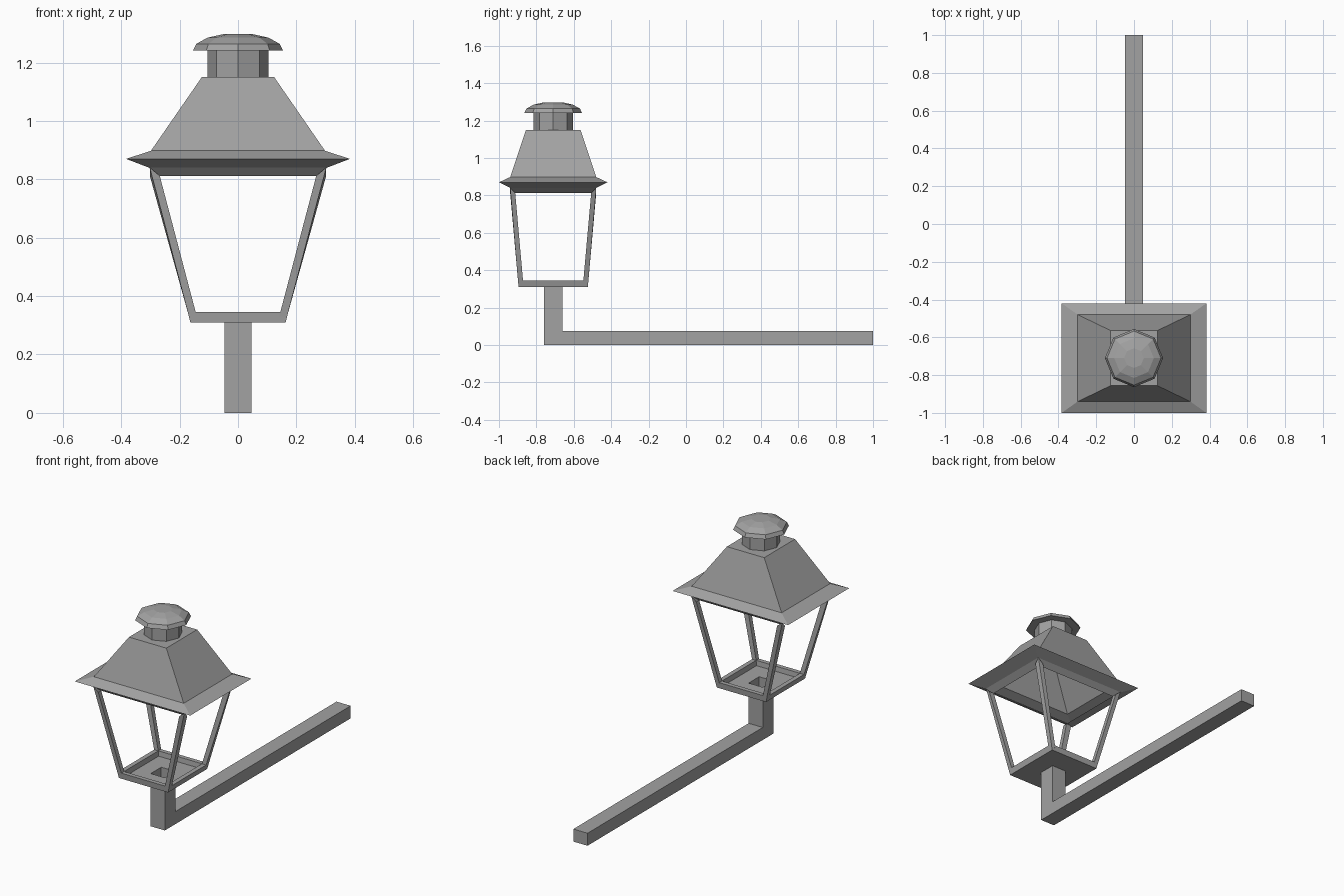
import bpy, bmesh, math

cube = bpy.data.objects.get("Cube")
if cube:
    bpy.data.objects.remove(cube, do_unlink=True)

CY = -0.71  # lantern axis

metal = bpy.data.materials.new("grey metal")
metal.use_nodes = True
grey = (0.36, 0.36, 0.36, 1)
metal.diffuse_color = grey
metal.node_tree.nodes["Principled BSDF"].inputs["Base Color"].default_value = grey


def rect(hx, hy, z):
    return [(sx * hx, CY + sy * hy, z) for sx, sy in ((1, 1), (-1, 1), (-1, -1), (1, -1))]


def octagon(r, z):
    angles = [i * math.pi / 4 for i in range(8)]
    return [(r * math.cos(a), CY + r * math.sin(a), z) for a in angles]


def loft(name, loops, cap_start=False, cap_end=False, closed=False):
    """Skin a series of equal-length loops."""
    bm = bmesh.new()
    rings = [[bm.verts.new(p) for p in loop] for loop in loops]
    pairs = list(zip(rings, rings[1:]))
    if closed:
        pairs.append((rings[-1], rings[0]))
    for a, b in pairs:
        for i in range(len(a)):
            j = (i + 1) % len(a)
            bm.faces.new((a[i], a[j], b[j], b[i]))
    if cap_start:
        bm.faces.new(rings[0][::-1])
    if cap_end:
        bm.faces.new(rings[-1])
    bmesh.ops.recalc_face_normals(bm, faces=bm.faces)
    mesh = bpy.data.meshes.new(name)
    bm.to_mesh(mesh)
    bm.free()
    mesh.materials.append(metal)
    obj = bpy.data.objects.new(name, mesh)
    bpy.context.collection.objects.link(obj)
    return obj


# Arm and hollow upright, mitred at the elbow
W = 0.047
FRONT, BACK, ARM = CY - 0.05, CY + 0.05, 0.075
loft("wall_arm", [
    [(W, 1, 0), (-W, 1, 0), (-W, 1, ARM), (W, 1, ARM)],
    [(W, FRONT, 0), (-W, FRONT, 0), (-W, BACK, ARM), (W, BACK, ARM)],
    [(W, FRONT, 0.312), (-W, FRONT, 0.312), (-W, BACK, 0.312), (W, BACK, 0.312)],
], cap_start=True)

# Tray with raised rim and a hole over the upright
loft("base_tray", [
    rect(W, 0.05, 0.31), rect(0.163, 0.185, 0.31), rect(0.172, 0.188, 0.345),
    rect(0.145, 0.162, 0.345), rect(0.14, 0.158, 0.316), rect(W, 0.05, 0.316),
], closed=True)

# Four slanted corner posts
for sx, x_side in ((-1, "right"), (1, "left")):
    for sy, y_side in ((-1, "front"), (1, "back")):
        def corner(xo, yo, xi, yi, z_out, z_in):
            pts = ((xo, yo, z_out), (xi, yo, z_in), (xi, yi, z_in), (xo, yi, z_in))
            return [(sx * x, CY + sy * y, z) for x, y, z in pts]
        loft(f"{y_side}_{x_side}_post", [
            corner(0.168, 0.187, 0.141, 0.16, 0.33, 0.33),
            corner(0.302, 0.23, 0.268, 0.203, 0.84, 0.812),
        ], cap_start=True, cap_end=True)

# Hollow roof with flared eaves and inner lip
loft("roof", [
    rect(0.268, 0.203, 0.812), rect(0.305, 0.23, 0.84), rect(0.383, 0.29, 0.87),
    rect(0.298, 0.23, 0.898), rect(0.124, 0.146, 1.15),
], cap_end=True)

# Octagonal chimney and domed cap
loft("chimney", [octagon(0.105, 1.15), octagon(0.105, 1.247)], True, True)
loft("chimney_cap", [
    octagon(0.154, 1.241), octagon(0.143, 1.264), octagon(0.105, 1.285), octagon(0.052, 1.297),
], True, True)
